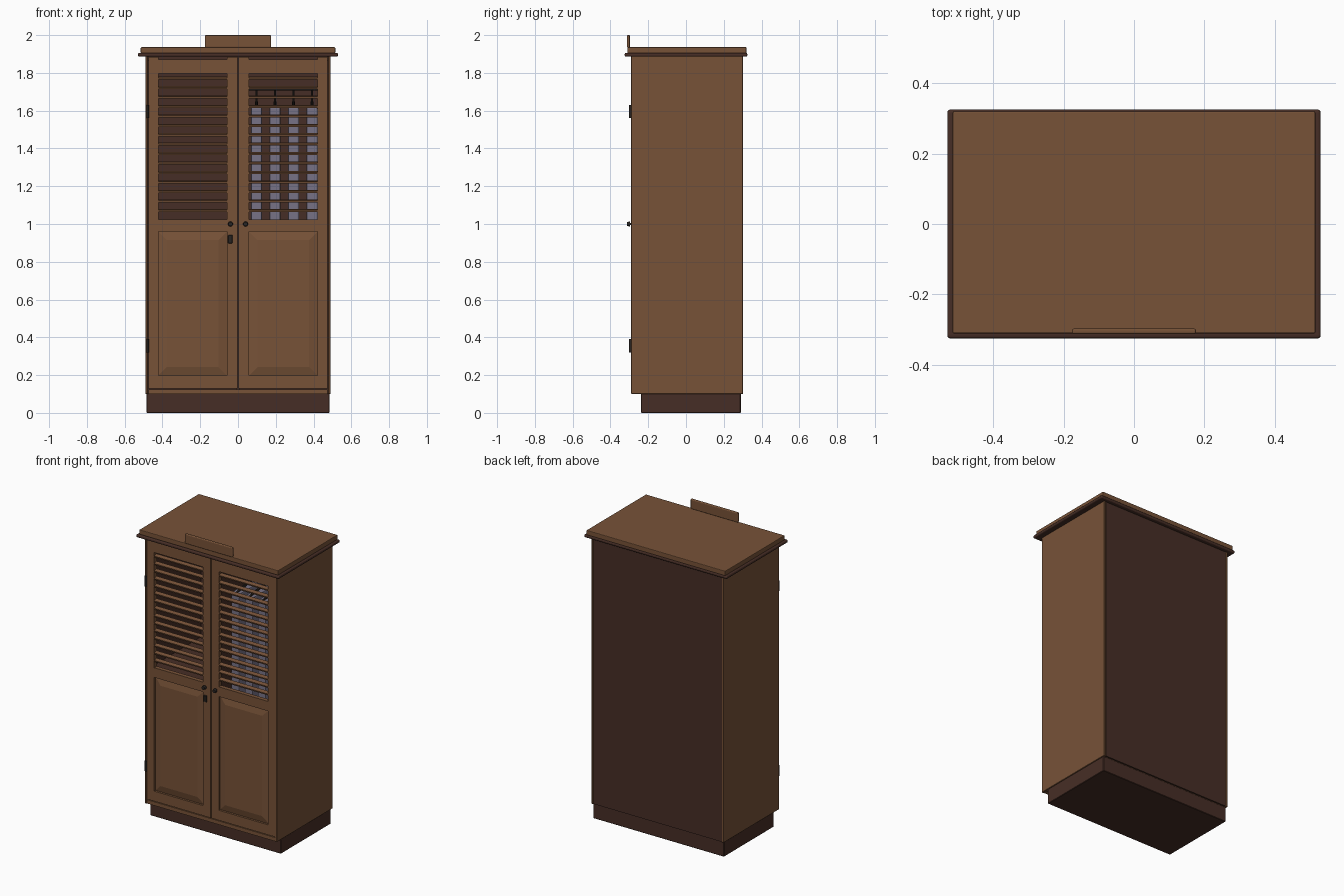
import bpy, bmesh, math
from mathutils import Matrix, Vector

if "Cube" in bpy.data.objects:
    bpy.data.objects.remove(bpy.data.objects["Cube"])


def mat(name, c):
    m = bpy.data.materials.new(name)
    m.diffuse_color = (*c, 1)
    m.use_nodes = True
    m.node_tree.nodes["Principled BSDF"].inputs["Base Color"].default_value = m.diffuse_color
    return m


WOOD = mat("warm brown wood", (0.185, 0.085, 0.039))
DARK = mat("dark brown wood", (0.062, 0.027, 0.019))
METAL = mat("dark metal", (0.022, 0.018, 0.016))
CLOTH = mat("blue grey cloth", (0.185, 0.17, 0.24))


def finish(name, bm, m, bevel=0.0, segs=1):
    me = bpy.data.meshes.new(name)
    bmesh.ops.recalc_face_normals(bm, faces=bm.faces)
    bm.to_mesh(me)
    bm.free()
    me.materials.append(m)
    ob = bpy.data.objects.new(name, me)
    bpy.context.collection.objects.link(ob)
    if bevel:
        b = ob.modifiers.new("bevel", "BEVEL")
        b.width, b.segments = bevel, segs
    return ob


def box(name, x0, x1, y0, y1, z0, z1, m, bevel=0.0, segs=1, tilt=0.0):
    bm = bmesh.new()
    c = Vector(((x0 + x1) / 2, (y0 + y1) / 2, (z0 + z1) / 2))
    mx = (Matrix.Translation(c) @ Matrix.Rotation(tilt, 4, "X")
          @ Matrix.Diagonal((x1 - x0, y1 - y0, z1 - z0, 1)))
    bmesh.ops.create_cube(bm, size=1, matrix=mx)
    return finish(name, bm, m, bevel, segs)


def rod(name, p, q, r, m, r2=None, n=16):
    p, q = Vector(p), Vector(q)
    d = q - p
    bm = bmesh.new()
    mx = Matrix.Translation((p + q) / 2) @ d.to_track_quat("Z", "Y").to_matrix().to_4x4()
    bmesh.ops.create_cone(bm, cap_ends=True, segments=n, radius1=r,
                          radius2=r if r2 is None else r2, depth=d.length, matrix=mx)
    return finish(name, bm, m)


def raised_panel(name, x0, x1, z0, z1):
    # panel with sloped border and raised flat centre
    bm = bmesh.new()
    rings = []
    for inset, y in ((0, -0.262), (0, -0.272), (0.045, -0.283)):
        rings.append([bm.verts.new(v) for v in (
            (x0 + inset, y, z0 + inset), (x1 - inset, y, z0 + inset),
            (x1 - inset, y, z1 - inset), (x0 + inset, y, z1 - inset))])
    for a, b in zip(rings, rings[1:]):
        for i in range(4):
            j = (i + 1) % 4
            bm.faces.new((a[i], a[j], b[j], b[i]))
    bm.faces.new(rings[0][::-1])
    bm.faces.new(rings[-1])
    return finish(name, bm, WOOD)


# carcass
box("plinth", -0.485, 0.485, -0.238, 0.29, 0, 0.102, DARK, 0.003)
box("cabinet_floor", -0.475, 0.475, -0.285, 0.29, 0.10, 0.125, WOOD)
box("cabinet_roof", -0.475, 0.475, -0.255, 0.29, 1.865, 1.89, DARK)
box("back_panel", -0.476, 0.476, 0.285, 0.3, 0.102, 1.888, DARK)
for s, n in ((-1, "left"), (1, "right")):
    a, b = sorted((s * 0.476, s * 0.49))
    box(n + "_side", a, b, -0.29, 0.302, 0.10, 1.89, WOOD, 0.002)
    a, b = sorted((s * 0.474, s * 0.4765))
    box(n + "_lining", a, b, -0.25, 0.286, 0.126, 1.866, DARK)
box("centre_divider", -0.008, 0.008, -0.255, 0.286, 0.125, 1.866, DARK)
box("middle_shelf", -0.475, -0.008, -0.25, 0.286, 0.98, 1.0, DARK)

# top
box("cornice_moulding", -0.53, 0.53, -0.325, 0.325, 1.886, 1.906, DARK, 0.008, 3)
box("top_slab", -0.515, 0.515, -0.311, 0.32, 1.904, 1.936, WOOD, 0.004, 2)
box("crest_board", -0.176, 0.176, -0.313, -0.297, 1.934, 2.0, WOOD, 0.006, 3)

# doors
for s, n in ((-1, "left"), (1, "right")):
    def part(name, xa, xb, z0, z1, y0=-0.286, y1=-0.258, **k):
        a, b = sorted((s * xa, s * xb))
        return box(f"{n}_door_{name}", a, b, y0, y1, z0, z1, WOOD, **k)
    part("inner_stile", 0.002, 0.058, 0.13, 1.885)
    part("outer_stile", 0.422, 0.474, 0.13, 1.885)
    part("bottom_rail", 0.058, 0.422, 0.13, 0.197)
    part("middle_rail", 0.058, 0.422, 0.96, 1.025)
    part("top_rail", 0.058, 0.422, 1.798, 1.872)
    for i in range(15):
        z = 1.0725 + i * 0.05
        part(f"slat_{i + 1}", 0.056, 0.424, z - 0.005, z + 0.005,
             -0.285, -0.259, tilt=math.radians(15))
    a, b = sorted((s * 0.058, s * 0.422))
    raised_panel(n + "_door_panel", a, b, 0.197, 0.96)
    rod(n + "_knob_stem", (s * 0.04, -0.28, 1.0), (s * 0.04, -0.298, 1.0), 0.006, METAL)
    rod(n + "_knob", (s * 0.04, -0.296, 1.0), (s * 0.04, -0.313, 1.0), 0.013, METAL, 0.011)

# lock plate and hinges
box("lock_plate", -0.052, -0.030, -0.291, -0.284, 0.898, 0.942, METAL, 0.002)
for z, n in ((0.355, "lower"), (1.595, "upper")):
    rod(n + "_hinge", (-0.478, -0.294, z - 0.035), (-0.478, -0.294, z + 0.035), 0.007, METAL)

# hanging clothes behind the right door
rod("hanging_rail", (0.008, 0.0, 1.715), (0.475, 0.0, 1.715), 0.009, METAL)
for i in range(4):
    x = 0.098 + i * 0.098
    rod(f"hanger_hook_{i + 1}", (x, 0, 1.715), (x, 0, 1.63), 0.006, METAL, n=8)
    for s in (-1, 1):
        rod(f"hanger_arm_{i + 1}_{s}", (x, 0, 1.645), (x, s * 0.16, 1.615), 0.008, METAL, n=8)
    box(f"garment_{i + 1}", x - 0.03, x + 0.03, -0.17, 0.17, 0.75, 1.62, CLOTH, 0.008, 2)
